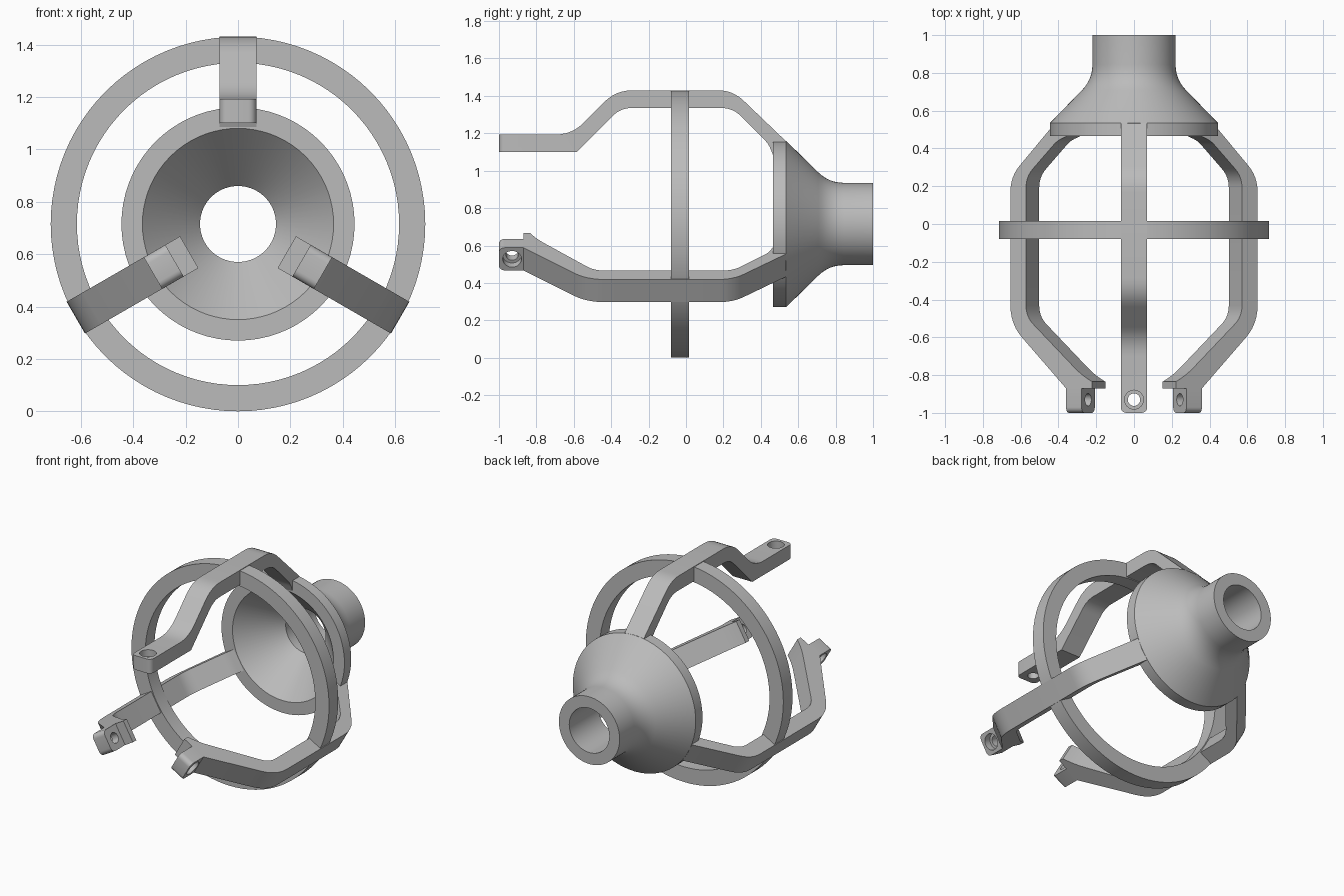
import bpy, bmesh
from math import radians, pi
from mathutils import Matrix, Vector

cube = bpy.data.objects.get("Cube")
if cube:
    bpy.data.objects.remove(cube, do_unlink=True)

AXIS_Z = 0.715
HALF_W = 0.07
CENTRE = Matrix.Translation((0, 0, AXIS_Z))

grey = bpy.data.materials.new("plain_grey")
grey.use_nodes = True
grey.diffuse_color = (0.5, 0.5, 0.5, 1)
grey.node_tree.nodes["Principled BSDF"].inputs["Base Color"].default_value = (0.5, 0.5, 0.5, 1)


def finish(name, bm, matrix):
    """Turn a bmesh into a smooth-by-angle object with its transform baked in."""
    bmesh.ops.recalc_face_normals(bm, faces=bm.faces)
    bm.transform(matrix)
    mesh = bpy.data.meshes.new(name)
    bm.to_mesh(mesh)
    bm.free()
    mesh.materials.append(grey)
    obj = bpy.data.objects.new(name, mesh)
    bpy.context.collection.objects.link(obj)
    return obj


def smooth(obj):
    bpy.ops.object.select_all(action='DESELECT')
    obj.select_set(True)
    bpy.context.view_layer.objects.active = obj
    bpy.ops.object.shade_smooth_by_angle(angle=radians(30))


def lathe(name, profile, steps, matrix=CENTRE):
    """Revolve a closed (y, radius) profile around the y axis."""
    bm = bmesh.new()
    verts = [bm.verts.new((0, y, r)) for y, r in profile]
    edges = [bm.edges.new((verts[i - 1], verts[i])) for i in range(len(verts))]
    bmesh.ops.spin(bm, geom=verts + edges, axis=(0, 1, 0), cent=(0, 0, 0),
                   angle=2 * pi, steps=steps)
    bmesh.ops.remove_doubles(bm, verts=bm.verts, dist=1e-4)
    return finish(name, bm, matrix)


def rounded(points):
    """Replace corners that carry a trim length with a short curve."""
    out = []
    for i, (y, r, trim) in enumerate(points):
        p = Vector((y, r))
        if not trim:
            out.append(p)
            continue
        a = Vector(points[i - 1][:2])
        b = Vector(points[(i + 1) % len(points)][:2])
        start = p + (a - p).normalized() * trim
        end = p + (b - p).normalized() * trim
        for k in range(7):
            t = k / 6
            out.append(start * (1 - t) ** 2 + p * 2 * t * (1 - t) + end * t * t)
    return out


def arm(name, profile, angle, hole_y, hole_top):
    """Extrude a (y, radius) profile, round its tip, bore it and swing it into place."""
    bm = bmesh.new()
    face = bm.faces.new([bm.verts.new((-HALF_W, p.x, p.y)) for p in rounded(profile)])
    side = bmesh.ops.extrude_face_region(bm, geom=[face])["geom"]
    bmesh.ops.translate(bm, vec=(2 * HALF_W, 0, 0),
                        verts=[g for g in side if isinstance(g, bmesh.types.BMVert)])
    tip = [e for e in bm.edges if all(v.co.y < -0.99 for v in e.verts)
           and abs(e.verts[0].co.x - e.verts[1].co.x) < 1e-4]
    bmesh.ops.bevel(bm, geom=tip, offset=0.03, segments=5, profile=0.5, affect='EDGES')
    turn = CENTRE @ Matrix.Rotation(radians(angle), 4, 'Y')
    obj = finish(name, bm, turn)

    # Stepped screw hole, wide on the outer face
    bore = [(-0.2, 0), (-0.2, 0.033), (-0.045, 0.033), (-0.045, 0.05), (0.05, 0.05), (0.05, 0)]
    upright = Matrix.Translation((0, hole_y, hole_top)) @ Matrix.Rotation(pi / 2, 4, 'X')
    cutter = lathe("hole_cutter", bore, 32, turn @ upright)
    cutter.hide_render = True
    mod = obj.modifiers.new("hole", 'BOOLEAN')
    mod.operation = 'DIFFERENCE'
    mod.solver = 'EXACT'
    mod.object = cutter
    bpy.context.view_layer.objects.active = obj
    bpy.ops.object.modifier_apply(modifier=mod.name)
    bpy.data.objects.remove(cutter, do_unlink=True)
    smooth(obj)


# Large hoop around the middle
smooth(lathe("hoop", [(-0.08, 0.615), (-0.08, 0.715), (0.015, 0.715), (0.015, 0.615)], 96))

# Hollow funnel with flange and neck
funnel = rounded([(0.465, 0.365, 0), (0.465, 0.445, 0), (0.535, 0.445, 0),
                  (0.765, 0.22, 0.08), (1.0, 0.22, 0), (1.0, 0.145, 0), (0.70, 0.145, 0)])
smooth(lathe("funnel", [tuple(p) for p in funnel], 72))

# Rear half of every arm: outer line down to the flange, then back along the inside
rear = [(0.25, 0.715, 0.08), (0.535, 0.442, 0), (0.535, 0.37, 0), (0.465, 0.37, 0),
        (0.44, 0.43, 0.03), (0.25, 0.62, 0.06)]

# Top arm with a straight tip
top = [(-1, 0.385, 0), (-1, 0.478, 0), (-0.61, 0.478, 0.09), (-0.375, 0.715, 0.09)]
top += rear + [(-0.35, 0.62, 0.06), (-0.585, 0.385, 0)]
arm("top_arm", top, 0, -0.93, 0.478)

# Two lower arms with a stop lip behind a short block
lower = [(-1, 0.28, 0), (-1, 0.375, 0), (-0.87, 0.375, 0), (-0.53, 0.715, 0.1)]
lower += rear + [(-0.49, 0.62, 0.06), (-0.80, 0.28, 0.06), (-0.835, 0.215, 0),
                 (-0.87, 0.215, 0), (-0.87, 0.28, 0)]
for name, angle in (("left_lower_arm", 120), ("right_lower_arm", -120)):
    arm(name, lower, angle, -0.93, 0.375)
